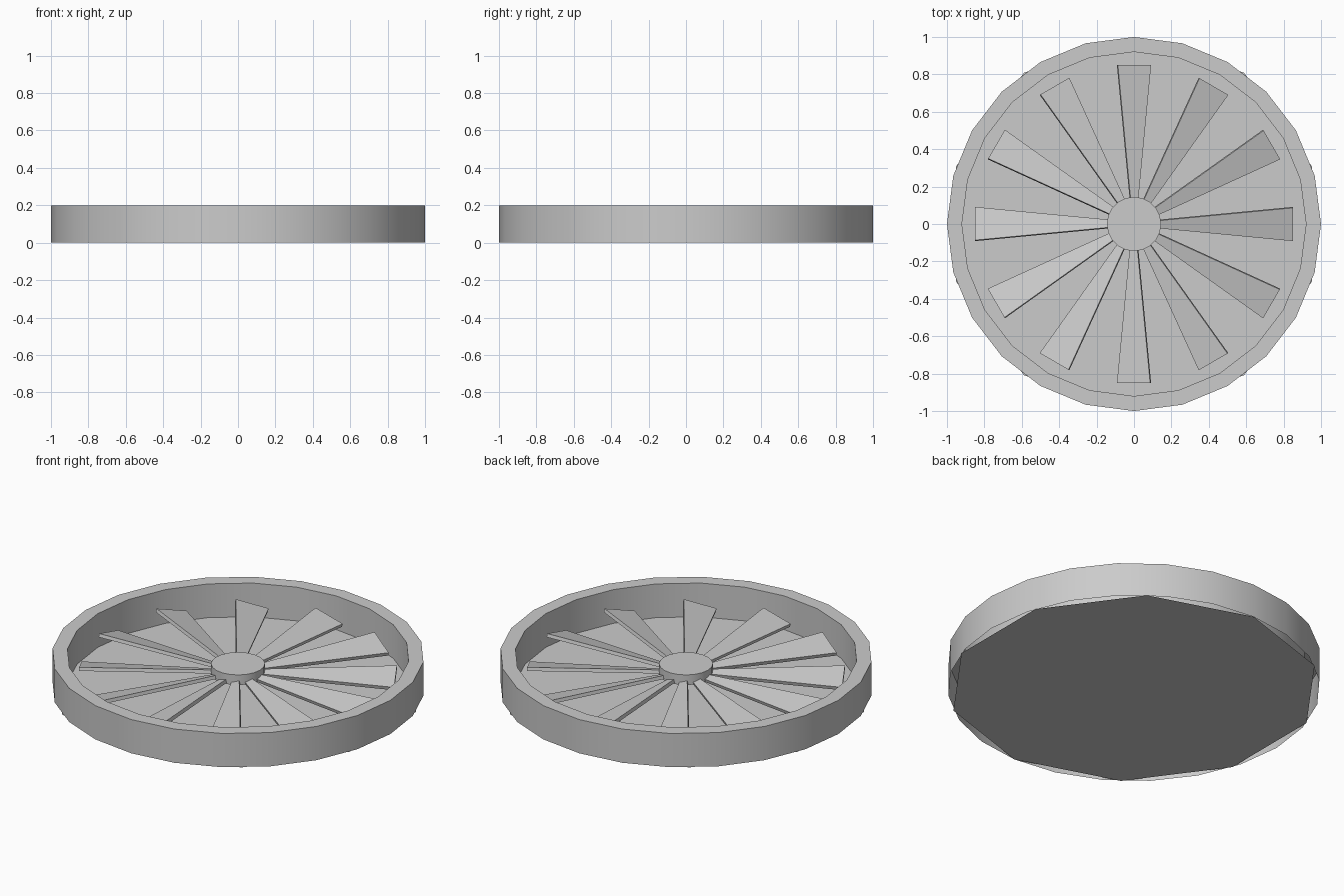
import bpy, bmesh
from math import sin, cos, pi, radians
from mathutils import Matrix

if "Cube" in bpy.data.objects:
    bpy.data.objects.remove(bpy.data.objects["Cube"])


def finish(name, bm, smooth=False):
    me = bpy.data.meshes.new(name)
    bm.to_mesh(me)
    bm.free()
    ob = bpy.data.objects.new(name, me)
    bpy.context.collection.objects.link(ob)
    if smooth:
        bpy.ops.object.select_all(action='DESELECT')
        ob.select_set(True)
        bpy.context.view_layer.objects.active = ob
        bpy.ops.object.shade_smooth_by_angle(angle=radians(35))
    return ob


# Outer rim: outer wall, top lip and inner wall, open underneath
bm = bmesh.new()
SIDES = 24
profile = [(1.0, 0.0), (1.0, 0.2), (0.92, 0.2), (0.92, 0.0)]
rings = []
for r, z in profile:
    rings.append([bm.verts.new((r * cos(2 * pi * i / SIDES), r * sin(2 * pi * i / SIDES), z))
                  for i in range(SIDES)])
for a, b in zip(rings, rings[1:]):
    for i in range(SIDES):
        j = (i + 1) % SIDES
        bm.faces.new((a[i], a[j], b[j], b[i]))
finish("outer_rim", bm, True)

# Ten-sided floor plate
bm = bmesh.new()
plate = [bm.verts.new((cos(pi / 2 + 2 * pi * i / 10), sin(pi / 2 + 2 * pi * i / 10), 0))
         for i in range(10)]
bm.faces.new(plate)
finish("floor_plate", bm)

# Central hub
bm = bmesh.new()
bmesh.ops.create_cone(bm, cap_ends=True, segments=20, radius1=0.145, radius2=0.145,
                      depth=0.06, matrix=Matrix.Translation((0, 0, 0.12)))
finish("hub", bm, True)

# Twelve tapered blades, each pitched about its own length
for k in range(12):
    bm = bmesh.new()
    bmesh.ops.create_cube(bm, size=1)
    for v in bm.verts:
        outer = v.co.x > 0
        half = 0.092 if outer else 0.02
        v.co = (0.85 if outer else 0.12, half if v.co.y > 0 else -half,
                0.01 if v.co.z > 0 else -0.01)
    m = (Matrix.Rotation(k * pi / 6, 4, 'Z') @ Matrix.Translation((0, 0, 0.1))
         @ Matrix.Rotation(radians(15), 4, 'X'))
    bmesh.ops.transform(bm, matrix=m, verts=bm.verts)
    finish(f"blade_{k + 1}", bm)
